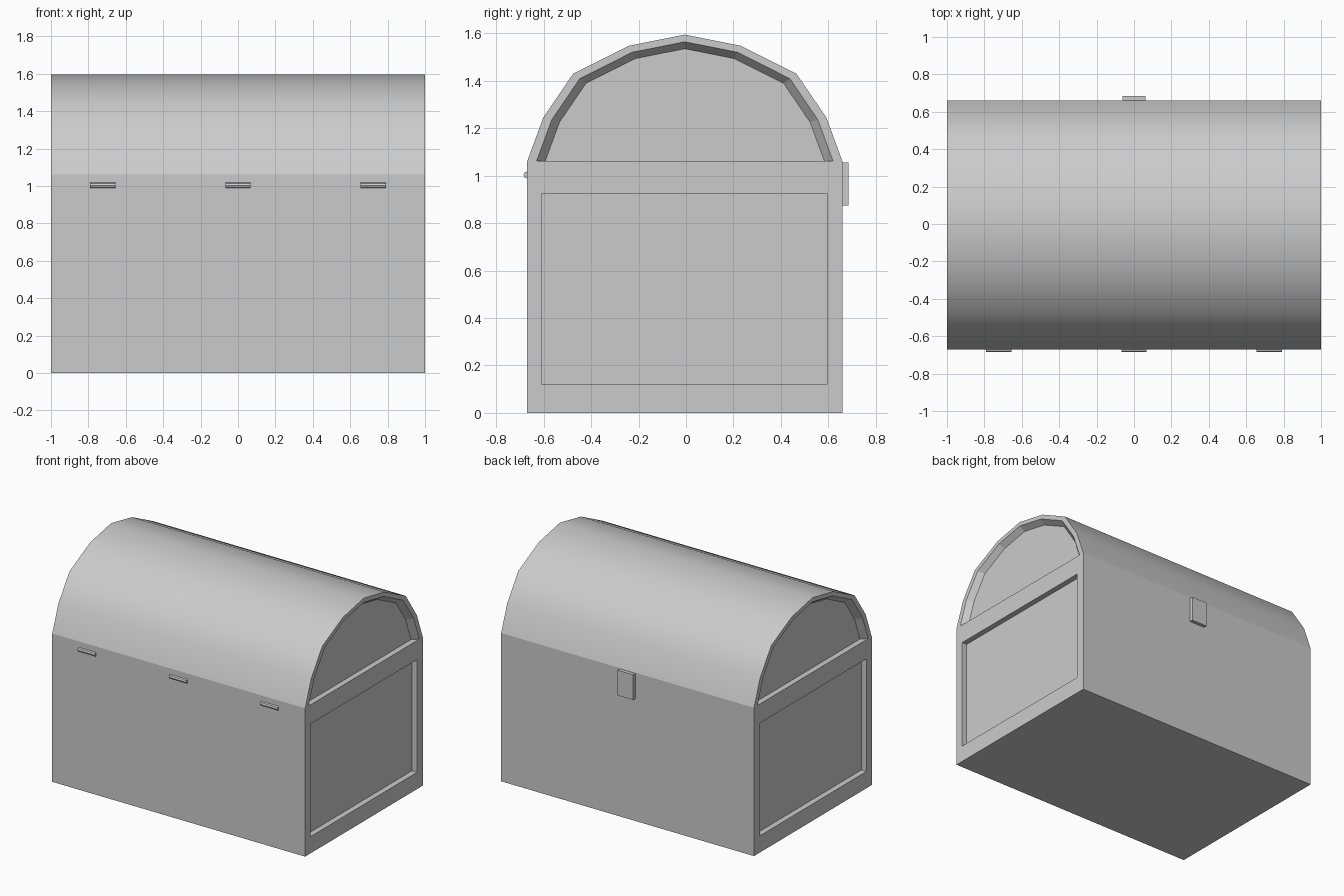
import bpy, bmesh, math
from mathutils import Matrix

if "Cube" in bpy.data.objects:
    bpy.data.objects.remove(bpy.data.objects["Cube"])

CY = -0.005        # mid-depth of the chest body
DEPTH = 0.04       # recess depth of the end panels


def finish(bm, name):
    bmesh.ops.recalc_face_normals(bm, faces=bm.faces[:])
    mesh = bpy.data.meshes.new(name)
    bm.to_mesh(mesh)
    bm.free()
    ob = bpy.data.objects.new(name, mesh)
    bpy.context.collection.objects.link(ob)
    return ob


def box(name, x0, x1, y0, y1, z0, z1):
    bm = bmesh.new()
    m = (Matrix.Translation(((x0 + x1) / 2, (y0 + y1) / 2, (z0 + z1) / 2))
         @ Matrix.Diagonal((x1 - x0, y1 - y0, z1 - z0, 1)))
    bmesh.ops.create_cube(bm, size=1, matrix=m)
    return finish(bm, name)


def recessed_prism(name, outer, inner, floor, smooth=False):
    """Prism along x whose two ends have a sunken panel."""
    bm = bmesh.new()
    levels = [(floor, DEPTH - 1), (inner, -1), (outer, -1),
              (outer, 1), (inner, 1), (floor, 1 - DEPTH)]
    rings = [[bm.verts.new((x, y, z)) for y, z in pts] for pts, x in levels]
    n = len(outer)
    for r, (a, b) in enumerate(zip(rings, rings[1:])):
        for i in range(n):
            j = (i + 1) % n
            f = bm.faces.new((a[i], a[j], b[j], b[i]))
            # only the long curved skin is smooth, not the closing underside
            f.smooth = smooth and r == 2 and i < n - 1
    bm.faces.new(rings[0])
    bm.faces.new(rings[-1])
    return finish(bm, name)


def rect(y0, y1, z0, z1):
    return [(y0, z0), (y0, z1), (y1, z1), (y1, z0)]


# Chest body with sunken end panels
panel = rect(-0.61, 0.595, 0.12, 0.925)
recessed_prism("chest_body", rect(-0.67, 0.66, 0, 1.0), panel, panel)

# Straight lower rim of the lid
box("lid_rim", -1, 1, -0.67, 0.66, 1.0, 1.06)

# Barrel lid with sunken, tapered end panels
half = [(0.665, 0), (0.597, 0.185), (0.471, 0.37), (0.236, 0.488)]
arch = [(-y, z) for y, z in half] + [(0, 0.535)] + half[::-1]


def arch_at(scale, lift=0.0):
    return [(CY + y * scale, 1.06 + lift + z * scale) for y, z in arch]


recessed_prism("barrel_lid", arch_at(1), arch_at(0.94, 0.002),
               arch_at(0.885, 0.002), smooth=True)

# Three hinge pins along the front seam
for i, x in enumerate((-0.722, 0, 0.722)):
    bm = bmesh.new()
    m = Matrix.Translation((x, -0.67, 1.003)) @ Matrix.Rotation(math.pi / 2, 4, 'Y')
    bmesh.ops.create_cone(bm, cap_ends=True, segments=8, radius1=0.015,
                          radius2=0.015, depth=0.136, matrix=m)
    finish(bm, f"hinge_{i + 1}")

# Latch plate on the back
box("latch", -0.062, 0.062, 0.655, 0.685, 0.875, 1.055)
